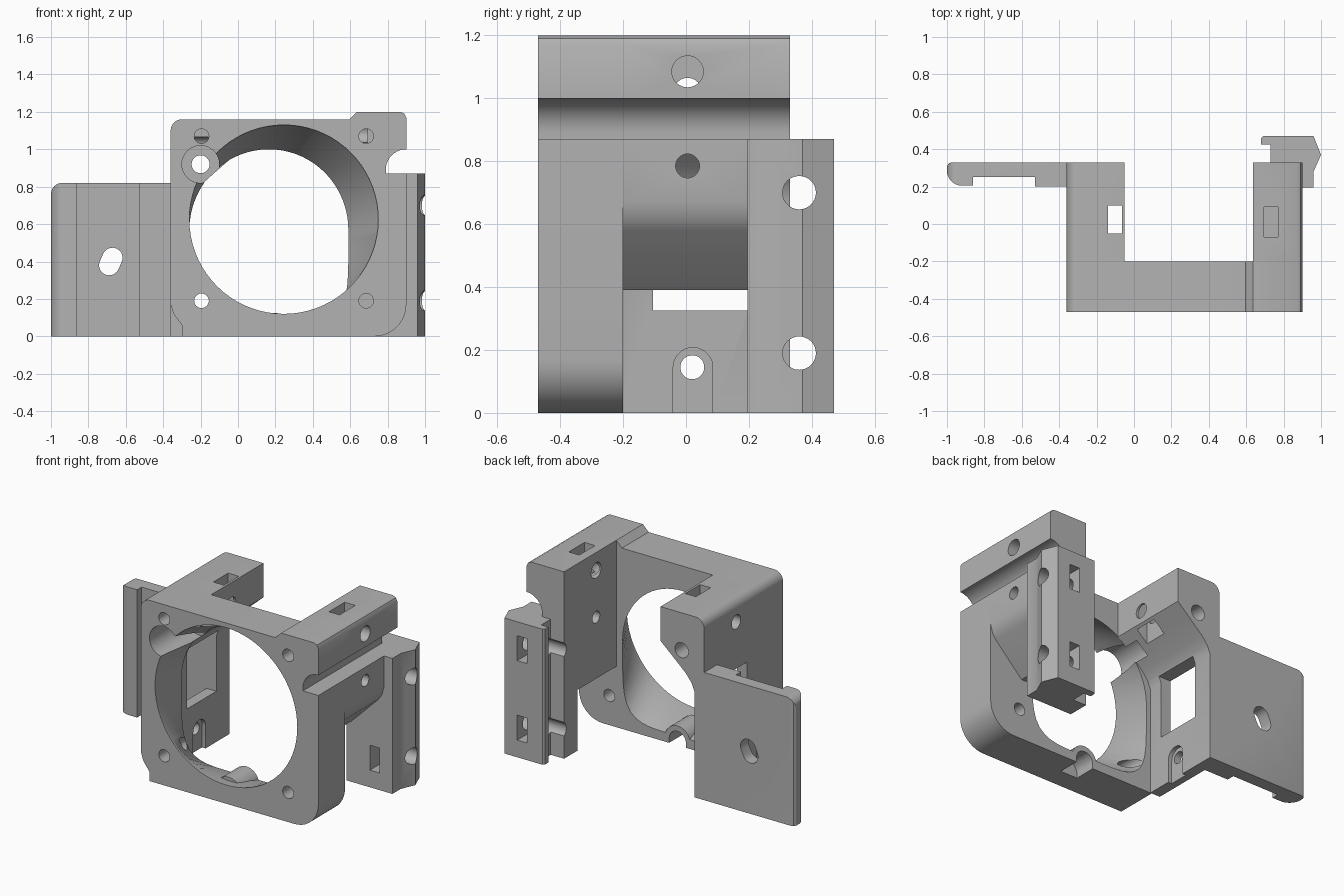
import bpy, bmesh, math
from mathutils import Vector

if "Cube" in bpy.data.objects:
    bpy.data.objects.remove(bpy.data.objects["Cube"])

grey = bpy.data.materials.new("grey plastic")
grey.diffuse_color = (0.45, 0.45, 0.45, 1)
grey.use_nodes = True
grey.node_tree.nodes["Principled BSDF"].inputs["Base Color"].default_value = grey.diffuse_color


def place(axis, p, t):
    """Map a 2D profile point and a depth along the axis to 3D."""
    return {"x": (t, p[0], p[1]), "y": (p[0], t, p[1]), "z": (p[0], p[1], t)}[axis]


def loft(name, axis, sections):
    """Solid through matching profiles, each given as (depth, points)."""
    bm = bmesh.new()
    rings = [[bm.verts.new(place(axis, p, t)) for p in pts] for t, pts in sections]
    n = len(rings[0])
    for r, s in zip(rings, rings[1:]):
        for i in range(n):
            bm.faces.new((r[i], r[(i + 1) % n], s[(i + 1) % n], s[i]))
    bm.faces.new(rings[0])
    bm.faces.new(rings[-1])
    bmesh.ops.recalc_face_normals(bm, faces=bm.faces)
    me = bpy.data.meshes.new(name)
    bm.to_mesh(me)
    bm.free()
    me.materials.append(grey)
    ob = bpy.data.objects.new(name, me)
    bpy.context.collection.objects.link(ob)
    return ob


def prism(name, axis, pts, a, b):
    return loft(name, axis, [(a, pts), (b, pts)])


def box(x0, x1, y0, y1, z0, z1, name="cutter"):
    return prism(name, "z", [(x0, y0), (x1, y0), (x1, y1), (x0, y1)], z0, z1)


def arc(cx, cy, r, a0, a1, n=10):
    return [(cx + r * math.cos(math.radians(a0 + (a1 - a0) * i / n)),
             cy + r * math.sin(math.radians(a0 + (a1 - a0) * i / n))) for i in range(n + 1)]


def hole(axis, cx, cy, r, a, b):
    return prism("cutter", axis, arc(cx, cy, r, 0, 360, 32)[:-1], a, b)


def combine(ob, others, operation="DIFFERENCE"):
    """Apply booleans and drop the helper solids."""
    for o in others:
        m = ob.modifiers.new("bool", "BOOLEAN")
        m.operation, m.object, m.solver = operation, o, "EXACT"
    dg = bpy.context.evaluated_depsgraph_get()
    me = bpy.data.meshes.new_from_object(ob.evaluated_get(dg))
    ob.modifiers.clear()
    ob.data = me
    for o in others:
        bpy.data.objects.remove(o)
    return ob


# Section shared by the right side of the frame and the right arm: rail top with a round groove
rail = [(0.79, 0.87)] + arc(0.9, 0.89, 0.11, 180, 90) + [(0.9, 1.17), (0.89, 1.19), (0.87, 1.2), (0.635, 1.2)]

# Front frame with a rounded lower corner
frame = prism("front_frame", "y",
              [(-0.30, 0)] + arc(0.73, 0.17, 0.17, -90, 0) + [(0.9, 0.87)] + rail
              + [(0.595, 1.16)] + arc(-0.30, 1.10, 0.06, 90, 180)
              + [(-0.36, 0.17), (-0.345, 0.12), (-0.30, 0.06)], -0.47, -0.2)

# Duct: round at the front, arched with a squarer floor at the back
N = 72
front, back = [], []
for i in range(N):
    a = 2 * math.pi * i / N
    c, s = math.cos(a), math.sin(a)
    front.append((0.245 + 0.505 * c, 0.625 + 0.505 * s))
    k = 1.0 if s > 0 else 1 / (abs(c) ** 5 + abs(s) ** 5) ** 0.2
    back.append((0.165 + 0.425 * c * k, 0.57 + (0.43 if s > 0 else 0.51) * s * k))


def between(t):
    return [(p[0] + (q[0] - p[0]) * t, p[1] + (q[1] - p[1]) * t) for p, q in zip(front, back)]


duct = loft("cutter", "y", [(-0.49, between(0)), (-0.46, between(0)), (-0.2, between(1)), (-0.18, between(1))])
screws = [hole("y", x, z, 0.039, -0.5, 0) for x in (-0.195, 0.685) for z in (0.19, 1.07)]
combine(frame, [duct] + screws + [hole("y", -0.2, 0.92, 0.1, -0.5, -0.1)])

# Small arched cable guide on the frame floor
guide = prism("cable_guide", "y", [(0.29, 0.02)] + arc(0.2, 0.035, 0.09, 0, 180) + [(0.11, 0.02)], -0.38, -0.2)
tunnel = [(0.26, -0.01)] + arc(0.2, 0.03, 0.06, 0, 180) + [(0.14, -0.01)]
combine(guide, [prism("cutter", "y", tunnel, -0.34, -0.1)])
combine(frame, [prism("cutter", "y", tunnel, -0.34, -0.1)])

# Left arm: thin wall below, thick lug above
left = prism("left_arm", "y",
             [(-0.36, 0), (-0.29, 0), (-0.29, 0.68), (-0.27, 0.73), (-0.23, 0.78), (-0.13, 0.87),
              (-0.05, 0.94), (-0.05, 1.16)] + arc(-0.30, 1.10, 0.06, 90, 180), -0.2, 0.33)
combine(left, [
    box(-0.4, -0.2, -0.105, 0.195, 0.325, 0.72),
    box(-0.14, -0.065, -0.05, 0.1, 0.6, 1.3),
    hole("x", 0.005, 1.02, 0.045, -0.5, 0.1),
    hole("x", 0.02, 0.145, 0.038, -0.5, 0.1),
    hole("y", -0.2, 0.92, 0.1, -0.5, -0.1),
    hole("y", -0.195, 1.07, 0.039, -0.5, 0),
    hole("y", -0.2, 0.92, 0.048, -0.5, 0.5),
    prism("cutter", "x", [(0.085, -0.1)] + arc(0.022, 0.145, 0.063, 0, 180) + [(-0.041, -0.1)], -0.315, -0.2),
])

# Rounded ear outside the left arm
ear = prism("left_ear", "y", [(-0.36, 0.7), (-0.36, 1.16)] + [(-0.30, 1.16)]
            + arc(-0.30, 0.95, 0.21, 90, 180, 14) + [(-0.51, 0.7)], 0.2, 0.33)
combine(ear, [box(-0.359, -0.2, 0, 0.5, 0.5, 1.3)])

# Side plate with rounded outer edge, shallow front recess and tilted slot
plate = prism("side_plate", "z",
              [(-0.36, 0.33), (-0.97, 0.33), (-0.99, 0.325), (-1.0, 0.31)]
              + arc(-0.92, 0.285, 0.08, 180, 270) + [(-0.86, 0.205), (-0.86, 0.25), (-0.53, 0.25),
                                                     (-0.53, 0.2), (-0.36, 0.2)], 0, 0.82)
d = Vector((0.4, 0.9)).normalized() * 0.022
ang = math.degrees(math.atan2(d.y, d.x))
slot = arc(-0.68 + d.x, 0.40 + d.y, 0.054, ang - 90, ang + 90) + arc(-0.68 - d.x, 0.40 - d.y, 0.054, ang + 90, ang + 270)
corner = [(-1.05, 0.87), (-1.05, 0.76)] + arc(-0.94, 0.76, 0.06, 180, 90) + [(-0.94, 0.87)]
combine(plate, [prism("cutter", "y", slot, 0, 0.5), prism("cutter", "y", corner, 0, 0.5)])

# Right arm with sloped underside
right = prism("right_arm", "y",
              [(0.635, 0.39), (0.67, 0.39), (0.86, 0.58), (0.885, 0.615), (0.9, 0.67), (0.9, 0.87)] + rail, -0.2, 0.33)


def arm_cutters():
    return [
        box(0.695, 0.77, -0.07, 0.09, 1.02, 1.3),
        hole("x", 0.005, 1.085, 0.05, 0.5, 1.1),
        hole("x", 0.005, 0.785, 0.038, 0.5, 1.1),
        hole("y", 0.685, 1.07, 0.039, -0.5, 0),
    ]


combine(right, arm_cutters())

# Rear clamp column with V-shaped edge, hook flange, bolt holes and nut slots
clamp = prism("rear_clamp", "z",
              [(0.635, 0.195), (0.96, 0.195), (0.96, 0.28), (1.0, 0.37), (0.96, 0.47), (0.69, 0.47),
               (0.68, 0.46), (0.68, 0.425), (0.73, 0.425), (0.73, 0.33), (0.635, 0.33)], 0, 0.87)
cuts = []
for z, y0 in ((0.19, 0.1), (0.70, 0.28)):
    cuts += [hole("x", 0.36, z, 0.053, 0.5, 1.1), box(0.80, 0.87, y0, 0.6, z - 0.08, z + 0.08)]
combine(clamp, cuts)
combine(right, [box(0.5, 1.1, 0.195, 0.5, 0.2, 0.87)])

# Smooth curved faces while keeping edges sharp
for o in bpy.context.collection.objects:
    o.select_set(True)
    bpy.context.view_layer.objects.active = o
bpy.ops.object.shade_smooth_by_angle(angle=math.radians(30))
